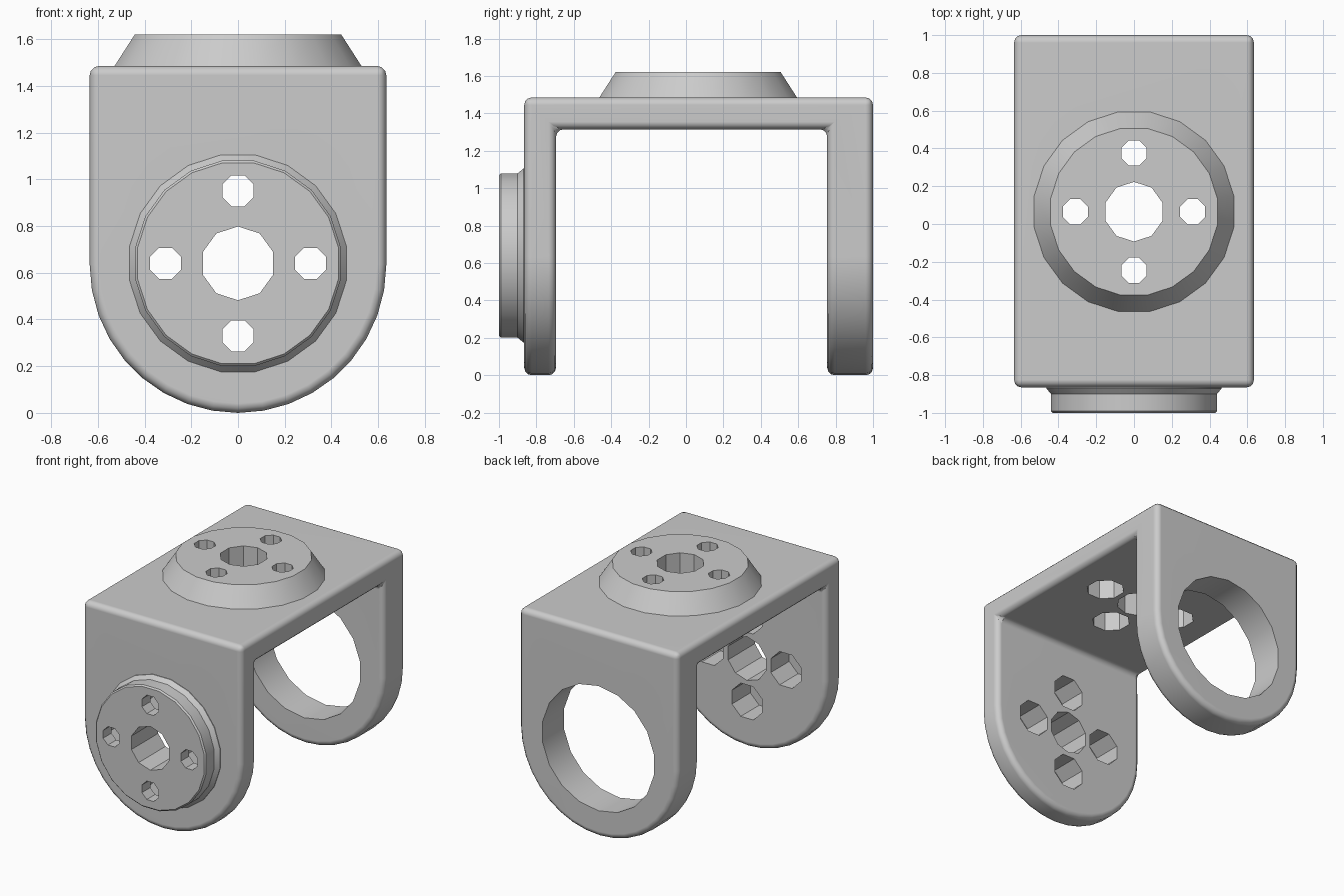
import bpy, bmesh
from math import pi, sin, cos, radians
from mathutils import Matrix

cube = bpy.data.objects.get("Cube")
if cube:
    bpy.data.objects.remove(cube, do_unlink=True)

grey = bpy.data.materials.new("matte grey")
grey.use_nodes = True
grey.diffuse_color = (0.6, 0.6, 0.6, 1)
grey.node_tree.nodes["Principled BSDF"].inputs["Base Color"].default_value = (0.6, 0.6, 0.6, 1)

HALF = 0.635                  # half width, also the radius of the arm ends
FRONT, BACK, TOP = -0.865, 1.0, 1.485
IN_FRONT, IN_BACK, IN_TOP = -0.695, 0.755, 1.315
AXLE = 0.64                   # height of the holes in the arms


def new_object(name, bm):
    bmesh.ops.recalc_face_normals(bm, faces=bm.faces)
    mesh = bpy.data.meshes.new(name)
    bm.to_mesh(mesh)
    bm.free()
    mesh.materials.append(grey)
    ob = bpy.data.objects.new(name, mesh)
    bpy.context.collection.objects.link(ob)
    return ob


def lathe(name, profile, sides, place):
    """Closed solid turned around local z from (radius, height) pairs."""
    bm = bmesh.new()
    rings = []
    for r, h in profile:
        angles = [2 * pi * (i + 0.5) / sides for i in range(sides)]
        rings.append([bm.verts.new((r * cos(a), r * sin(a), h)) for a in angles])
    for low, high in zip(rings, rings[1:]):
        for i in range(sides):
            j = (i + 1) % sides
            bm.faces.new((low[i], low[j], high[j], high[i]))
    bm.faces.new(rings[0])
    bm.faces.new(rings[-1])
    bm.transform(place)
    return new_object(name, bm)


def apply(ob, kind, **settings):
    mod = ob.modifiers.new(kind.title(), kind)
    for key, value in settings.items():
        setattr(mod, key, value)
    bpy.ops.object.select_all(action="DESELECT")
    bpy.context.view_layer.objects.active = ob
    ob.select_set(True)
    bpy.ops.object.modifier_apply(modifier=mod.name)


def combine(ob, other, operation):
    apply(ob, "BOOLEAN", object=other, operation=operation, solver="EXACT")
    bpy.data.objects.remove(other, do_unlink=True)


# Round-ended block, extruded front to back
bm = bmesh.new()
outline = [(HALF, TOP), (-HALF, TOP)]
outline += [(-HALF * cos(pi * i / 18), HALF - HALF * sin(pi * i / 18)) for i in range(19)]
face = bm.faces.new([bm.verts.new((x, FRONT, z)) for x, z in outline])
extruded = bmesh.ops.extrude_face_region(bm, geom=[face])["geom"]
bmesh.ops.translate(bm, vec=(0, BACK - FRONT, 0),
                    verts=[v for v in extruded if isinstance(v, bmesh.types.BMVert)])
bracket = new_object("bracket", bm)

# Gap between the two arms
bm = bmesh.new()
bmesh.ops.create_cube(bm, size=1)
depth = IN_BACK - IN_FRONT
bm.transform(Matrix.Translation((0, (IN_FRONT + IN_BACK) / 2, IN_TOP - 1))
             @ Matrix.Diagonal((2, depth, 2, 1)))
combine(bracket, new_object("arm_gap", bm), "DIFFERENCE")

# Rounded edges
apply(bracket, "BEVEL", width=0.04, segments=3, limit_method="ANGLE", angle_limit=radians(40))

# Local z points outward from the inner wall surface
front_place = Matrix.Translation((0, IN_FRONT, AXLE)) @ Matrix.Rotation(pi / 2, 4, "X")
top_place = Matrix.Translation((0, 0.065, IN_TOP))
back_place = Matrix.Translation((0, IN_BACK, AXLE)) @ Matrix.Rotation(-pi / 2, 4, "X")

# Raised bosses on the front arm and on top
front_boss = [(0.47, 0.1), (0.47, 0.175), (0.445, 0.205), (0.445, 0.295), (0.435, 0.305)]
top_boss = [(0.535, 0.1), (0.535, 0.17), (0.447, 0.305)]
combine(bracket, lathe("front_boss", front_boss, 20, front_place), "UNION")
combine(bracket, lathe("top_boss", top_boss, 20, top_place), "UNION")

# Shaft hole and four counterbored screw holes in each boss
for place in (front_place, top_place):
    combine(bracket, lathe("shaft_hole", [(0.158, -0.2), (0.158, 0.5)], 10, place), "DIFFERENCE")
    for i in range(4):
        spot = place @ Matrix.Translation((0.31 * cos(i * pi / 2), 0.31 * sin(i * pi / 2), 0))
        screw = [(0.13, -0.1), (0.13, 0.21), (0.072, 0.21), (0.072, 0.5)]
        combine(bracket, lathe("screw_hole", screw, 8, spot), "DIFFERENCE")

# Large bearing hole in the back arm
combine(bracket, lathe("bearing_hole", [(0.45, -0.2), (0.45, 0.5)], 18, back_place), "DIFFERENCE")

bpy.ops.object.select_all(action="DESELECT")
bpy.context.view_layer.objects.active = bracket
bracket.select_set(True)
bpy.ops.object.shade_smooth_by_angle(angle=radians(32))
apply(bracket, "WEIGHTED_NORMAL", keep_sharp=True)
